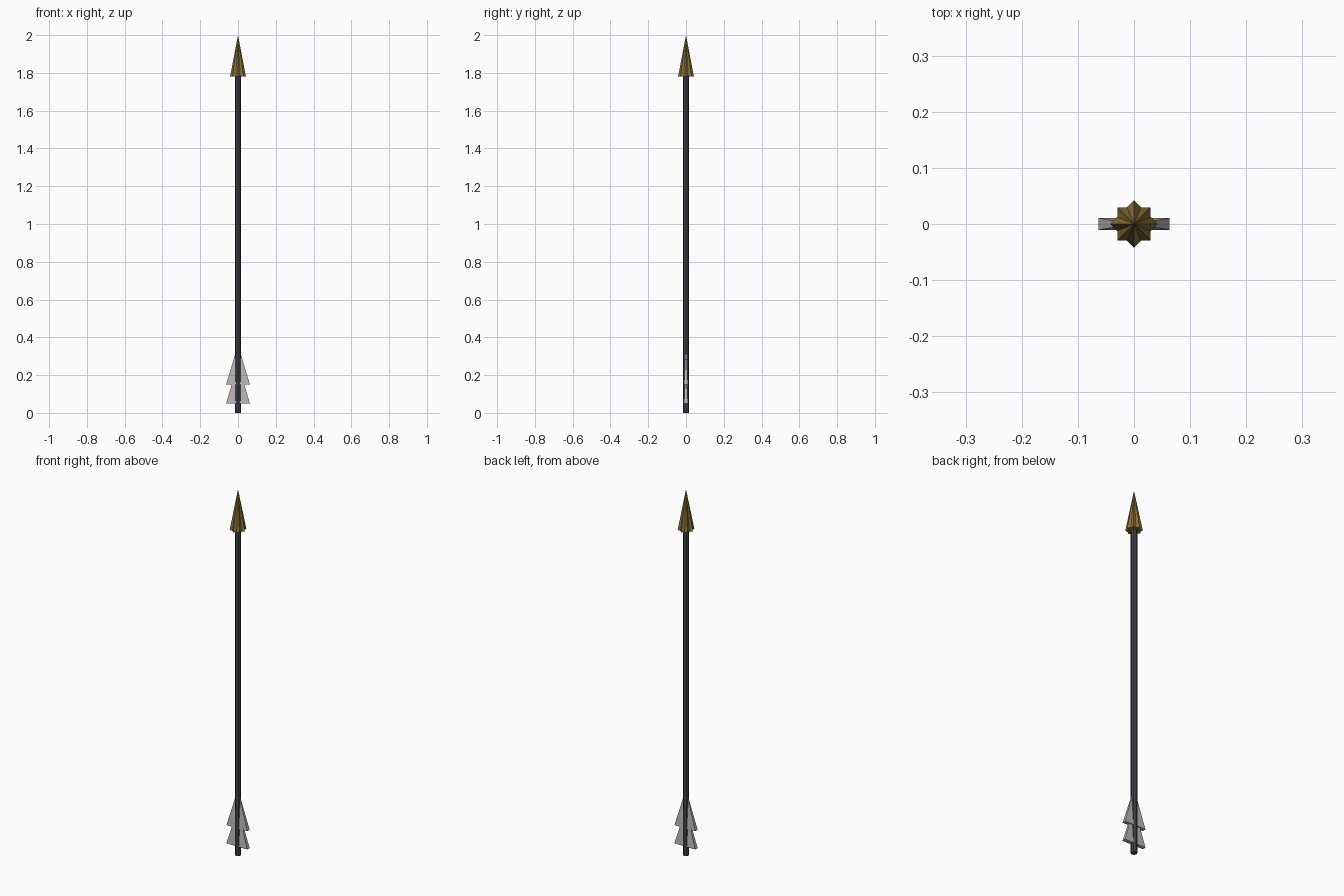
import bpy, bmesh, math

if "Cube" in bpy.data.objects:
    bpy.data.objects.remove(bpy.data.objects["Cube"])


def material(name, rgb):
    m = bpy.data.materials.new(name)
    m.diffuse_color = (*rgb, 1)
    m.use_nodes = True
    m.node_tree.nodes["Principled BSDF"].inputs["Base Color"].default_value = m.diffuse_color
    return m


def solid(name, bottom, z0, z1, mat, apex=False):
    """Prism, or pyramid when apex is set, on a counter-clockwise outline."""
    bm = bmesh.new()
    low = [bm.verts.new((x, y, z0)) for x, y in bottom]
    n = len(low)
    bm.faces.new(low[::-1])
    if apex:
        tip = bm.verts.new((0, 0, z1))
        for i in range(n):
            bm.faces.new((low[i], low[(i + 1) % n], tip))
    else:
        top = [bm.verts.new((x, y, z1)) for x, y in bottom]
        bm.faces.new(top)
        for i in range(n):
            j = (i + 1) % n
            bm.faces.new((low[i], low[j], top[j], top[i]))
    me = bpy.data.meshes.new(name)
    bm.to_mesh(me)
    bm.free()
    me.materials.append(mat)
    ob = bpy.data.objects.new(name, me)
    bpy.context.collection.objects.link(ob)
    return ob


def ring(radii, n):
    return [(radii[i % len(radii)] * math.cos(math.tau * i / n),
             radii[i % len(radii)] * math.sin(math.tau * i / n)) for i in range(n)]


iron = material("dark iron", (0.055, 0.06, 0.07))
bronze = material("bronze", (0.28, 0.17, 0.04))
feather = material("pale grey feather", (0.51, 0.47, 0.48))

# Shaft
solid("shaft", ring([0.016], 8), 0, 1.80, iron)

# Arrowhead: eight-pointed star pyramid
solid("arrowhead", ring([0.042, 0.0322], 16), 1.78, 2.0, bronze, apex=True)

# Fletching: two stacked flat pyramids
w, t = 0.063, 0.0105
for name, z in (("lower_fletching", 0.05), ("upper_fletching", 0.15)):
    solid(name, [(-w, -t), (w, -t), (w, t), (-w, t)], z, z + 0.21, feather, apex=True)
